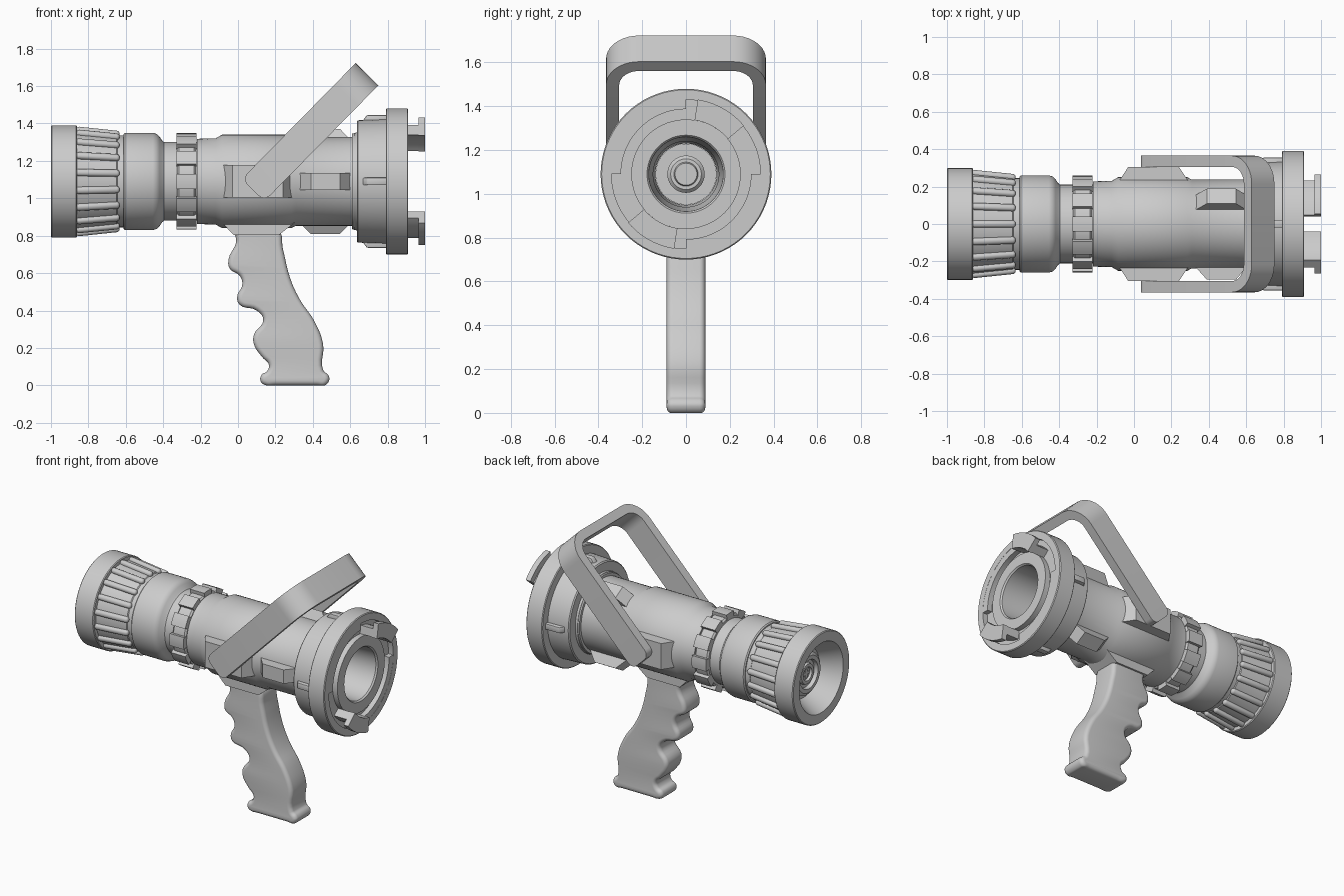
import bpy, bmesh, math
from mathutils import Matrix, Vector

if "Cube" in bpy.data.objects:
    bpy.data.objects.remove(bpy.data.objects["Cube"])

AX = 1.09  # height of the barrel axis


def finish(name, bm, angle=35):
    bmesh.ops.recalc_face_normals(bm, faces=bm.faces[:])
    me = bpy.data.meshes.new(name)
    bm.to_mesh(me)
    bm.free()
    ob = bpy.data.objects.new(name, me)
    bpy.context.collection.objects.link(ob)
    smooth(ob, angle)
    return ob


def smooth(ob, angle=35):
    bpy.ops.object.select_all(action='DESELECT')
    ob.select_set(True)
    bpy.context.view_layer.objects.active = ob
    bpy.ops.object.shade_smooth_by_angle(angle=math.radians(angle))


def lathe(name, prof, closed=True, n=72):
    """Spin (x, r) points round the barrel axis."""
    bm = bmesh.new()
    rings = []
    for x, r in prof:
        if r == 0:
            rings.append([bm.verts.new((x, 0, AX))] * n)
        else:
            rings.append([bm.verts.new((x, r * math.cos(2 * math.pi * i / n),
                                        AX + r * math.sin(2 * math.pi * i / n))) for i in range(n)])
    pairs = list(zip(rings, rings[1:])) + ([(rings[-1], rings[0])] if closed else [])
    for a, b in pairs:
        for i in range(n):
            j = (i + 1) % n
            bm.faces.new(list(dict.fromkeys([a[i], a[j], b[j], b[i]])))
    return finish(name, bm)


def around(deg):
    return Matrix.Translation((0, 0, AX)) @ Matrix.Rotation(math.radians(deg - 90), 4, 'X')


def frustums(name, angles, base, top, half, r0, r1, bevel=0.0):
    """Tapered blocks standing on the barrel at the given angles."""
    bm = bmesh.new()
    for a in angles:
        m = around(a)
        v = [bm.verts.new(m @ Vector((x, y, r))) for (x0, x1), r in ((base, r0), (top, r1))
             for x, y in ((x0, -half), (x1, -half), (x1, half), (x0, half))]
        for f in ((0, 1, 2, 3), (4, 5, 6, 7), (0, 1, 5, 4), (1, 2, 6, 5), (2, 3, 7, 6), (3, 0, 4, 7)):
            bm.faces.new([v[i] for i in f])
    if bevel:
        bmesh.ops.bevel(bm, geom=bm.edges[:], offset=bevel, segments=2, affect='EDGES', profile=0.5)
    return finish(name, bm)


def arcs(name, spans, r0, r1, x0, x1, bevel=0.0, n=10):
    """Curved blocks covering angle spans (degrees)."""
    bm = bmesh.new()
    for a0, a1 in spans:
        rows = []
        for i in range(n + 1):
            t = math.radians(a0 + (a1 - a0) * i / n)
            rows.append([bm.verts.new((x, r * math.cos(t), AX + r * math.sin(t)))
                         for x, r in ((x0, r0), (x1, r0), (x1, r1), (x0, r1))])
        for p, q in zip(rows, rows[1:]):
            for k in range(4):
                bm.faces.new((p[k], p[(k + 1) % 4], q[(k + 1) % 4], q[k]))
        bm.faces.new(rows[0])
        bm.faces.new(rows[-1])
    if bevel:
        sharp = [e for e in bm.edges if e.calc_face_angle(0) > 0.7]
        bmesh.ops.bevel(bm, geom=sharp, offset=bevel, segments=2, affect='EDGES', profile=0.5)
    return finish(name, bm)


# Bumper with dished mouth
lathe("nozzle_bumper", [(-1, .295), (-.995, .30), (-.865, .30), (-.86, .295), (-.86, .272), (-.65, .25),
                        (-.64, .24), (-.64, .14), (-.87, .14), (-.87, .165), (-.985, .225), (-1, .232)])

# Finger ribs on the bumper
bm = bmesh.new()
for i in range(18):
    m = (around(i * 20 + 10) @ Matrix.Translation((-.75, 0, .264)) @ Matrix.Rotation(.105, 4, 'Y')
         @ Matrix.Diagonal((.235, .038, .036, 1)))
    bmesh.ops.create_cube(bm, size=1, matrix=m)
bmesh.ops.bevel(bm, geom=bm.edges[:], offset=.016, segments=3, affect='EDGES', profile=0.5)
finish("bumper_ribs", bm, 50)

# Barrel, waist, main body and rear body with through bore
lathe("barrel_body", [(-.65, .245), (-.612, .245), (-.612, .253), (-.605, .26), (-.455, .26), (-.435, .254),
                      (-.42, .24), (-.405, .218), (-.395, .21), (-.33, .21), (-.22, .21), (-.22, .228),
                      (-.12, .23), (-.085, .25), (.285, .25), (.31, .237), (.61, .237),
                      (.62, .26), (.70, .26), (.70, .16), (.30, .14), (-.65, .14)])

# Selector ring with grip blocks
lathe("selector_ring", [(-.325, .2), (-.325, .225), (-.315, .235), (-.235, .235), (-.225, .225), (-.225, .2)])
arcs("selector_ring_blocks", [(i * 30 - 9, i * 30 + 9) for i in range(12)], .22, .258, -.328, -.222, .01, 4)

# Central stem and baffle head
lathe("baffle_stem", [(-.885, 0), (-.885, .04), (-.90, .045), (-.90, .065), (-.885, .07), (-.885, .09),
                      (-.91, .095), (-.91, .12), (-.895, .139), (-.80, .139), (-.80, .085), (-.25, .085),
                      (-.235, .07), (-.235, .055), (-.22, .05), (-.22, 0)], closed=False)
bm = bmesh.new()
for x in (-.885, -.22):
    for size in ((.012, .06, .018), (.012, .018, .06)):
        bmesh.ops.create_cube(bm, size=1, matrix=Matrix.Translation((x, 0, AX)) @ Matrix.Diagonal((*size, 1)))
finish("stem_screw_crosses", bm)

# Side pivot bosses and the grip mount below
frustums("pivot_bosses", (0, 180), (-.10, .31), (-.03, .24), .087, .20, .306)
frustums("grip_mount", (270,), (-.09, .31), (-.025, .22), .10, .215, .285)

# Three raised ribs on the rear body
frustums("rear_body_ribs", (60, 180, 300), (.32, .61), (.39, .545), .046, .22, .298)

# Coupling with recessed locking groove
lathe("coupling", [(.61, .15), (.61, .255), (.635, .262), (.635, .32), (.642, .327), (.79, .332), (.79, .385),
                   (.795, .39), (.905, .39), (.91, .385), (.91, .34), (.875, .34), (.875, .25),
                   (.91, .25), (.91, .178), (.90, .17), (.70, .16)])
arcs("coupling_groove_steps", [(90, 180), (270, 360)], .297, .345, .86, .909, n=20)
frustums("coupling_ribs", (0, 90, 180, 270), (.655, .80), (.69, .80), .02, .31, .355, .006)

# Hooked locking lugs
lug_spans = [(40, 81), (220, 261)]
arcs("lug_stems", lug_spans, .252, .305, .86, .975)
arcs("lug_heads", lug_spans, .25, .345, .965, 1.0, .007)

# U-shaped bail handle
L, H, R, T, W = .87, .335, .12, .03, .085
path = [((0, -H), (0, -1))]
for cy, start in ((-(H - R), -90), (H - R, 0)):
    for k in range(11):
        t = math.radians(start + 9 * k)
        path.append(((L - T - R + R * math.cos(t), cy + R * math.sin(t)), (math.cos(t), math.sin(t))))
path.append(((0, H), (0, 1)))
d = Vector((.701, 0, .713))
w = Vector((-.713, 0, .701))
base = Vector((.08, 0, 1.043))
bm = bmesh.new()
rows = []
for (u, y), (nu, ny) in path:
    rows.append([bm.verts.new(base + d * (u + s * T * nu) + w * (q * W) + Vector((0, y + s * T * ny, 0)))
                 for s, q in ((-1, -1), (1, -1), (1, 1), (-1, 1))])
for p, q in zip(rows, rows[1:]):
    for k in range(4):
        bm.faces.new((p[k], p[(k + 1) % 4], q[(k + 1) % 4], q[k]))
ends = [bm.faces.new(rows[0]), bm.faces.new(rows[-1])]
corner = [e for f in ends for e in f.edges if abs((e.verts[0].co - e.verts[1].co).normalized().y) > .9]
bmesh.ops.bevel(bm, geom=corner, offset=.045, segments=5, affect='EDGES', profile=0.5)
finish("bail_handle", bm)

# Pistol grip with finger grooves
outline = [(-.01, .83), (-.01, .765), (-.05, .675), (-.045, .625), (.01, .585), (.023, .54), (-.005, .47),
           (.01, .43), (.10, .40), (.135, .35), (.085, .27), (.085, .22), (.13, .15), (.165, .11),
           (.155, .075), (.125, .055), (.122, .02), (.15, 0), (.2, 0), (.42, 0), (.465, 0), (.488, .03),
           (.482, .055), (.456, .08), (.455, .22), (.41, .34), (.33, .46), (.28, .57), (.24, .73), (.215, .83)]
cu = bpy.data.curves.new("pistol_grip", 'CURVE')
cu.dimensions = '2D'
cu.fill_mode = 'BOTH'
cu.resolution_u = 5
cu.bevel_depth, cu.bevel_resolution, cu.offset, cu.extrude = .026, 4, -.026, .062
sp = cu.splines.new('BEZIER')
sp.bezier_points.add(len(outline) - 1)
sp.use_cyclic_u = True
for bp, (x, z) in zip(sp.bezier_points, outline):
    bp.co = (x, z, 0)
    bp.handle_left_type = bp.handle_right_type = 'AUTO'
grip = bpy.data.objects.new("pistol_grip", cu)
grip.rotation_euler = (math.pi / 2, 0, 0)
bpy.context.collection.objects.link(grip)
bpy.ops.object.select_all(action='DESELECT')
grip.select_set(True)
bpy.context.view_layer.objects.active = grip
bpy.ops.object.convert(target='MESH')
grip = bpy.context.view_layer.objects.active
bm = bmesh.new()
bm.from_mesh(grip.data)
bmesh.ops.remove_doubles(bm, verts=bm.verts[:], dist=.0005)
for v in bm.verts:
    v.co.y = max(v.co.y, 0)
bmesh.ops.recalc_face_normals(bm, faces=bm.faces[:])
bm.to_mesh(grip.data)
bm.free()
smooth(grip, 40)
